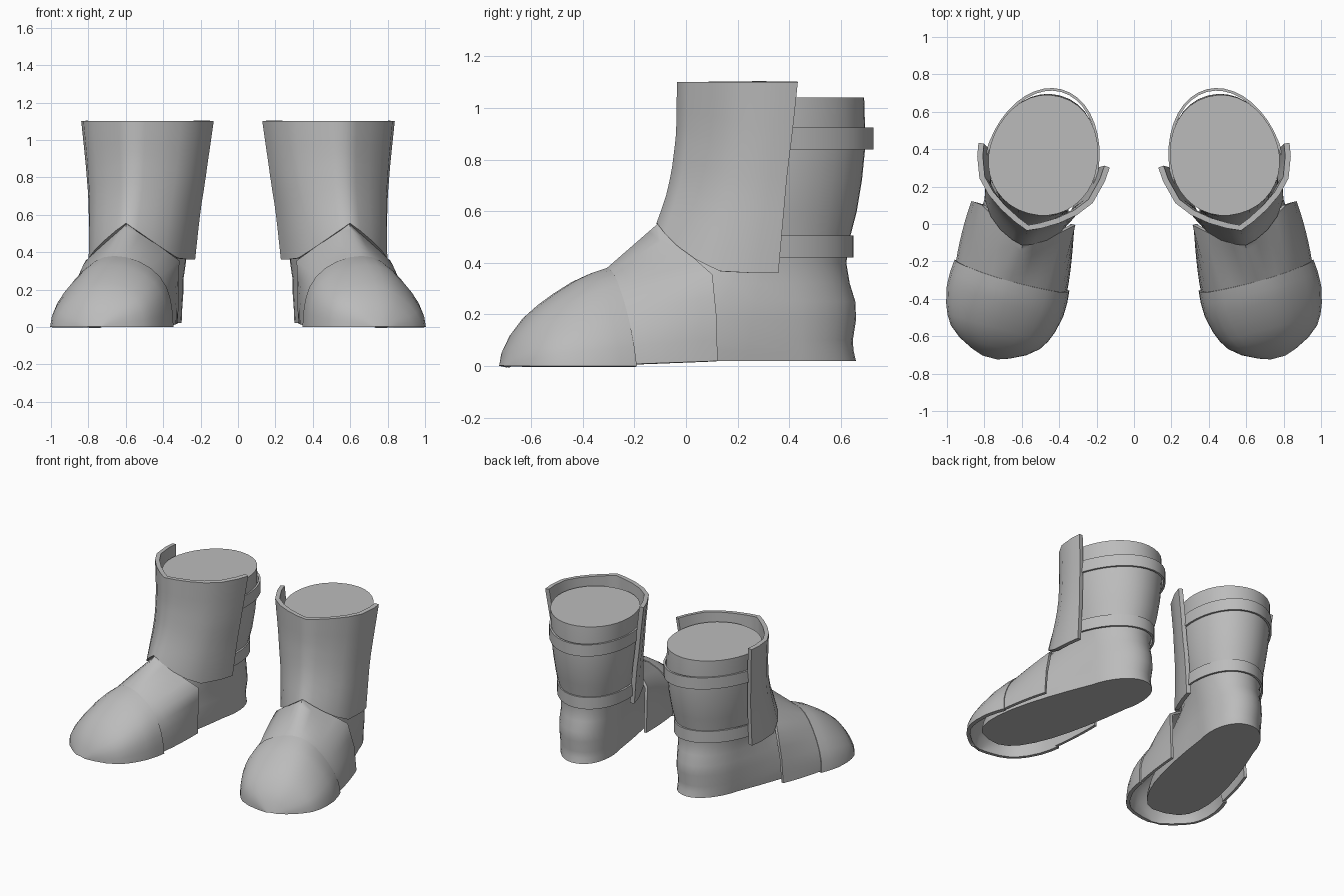
import bpy, bmesh
from math import sin, cos, pi, radians
from mathutils import Vector

if "Cube" in bpy.data.objects:
    bpy.data.objects.remove(bpy.data.objects["Cube"])

grey = bpy.data.materials.new("plain_grey")
grey.use_nodes = True
grey.diffuse_color = (0.5, 0.5, 0.5, 1)
grey.node_tree.nodes["Principled BSDF"].inputs["Base Color"].default_value = (0.5, 0.5, 0.5, 1)

TOE_OUT = radians(15)
LEG = (0.48, 0.37)


def place(lat, fwd, z, side):
    """Boot space (sideways, forward, up) to the splayed standing position."""
    x = LEG[0] + lat * cos(TOE_OUT) + fwd * sin(TOE_OUT)
    y = LEG[1] + lat * sin(TOE_OUT) - fwd * cos(TOE_OUT)
    return Vector((x * side, y, z))


def interp(table, z):
    """Piecewise linear lookup in rows sorted by their first entry."""
    if z <= table[0][0]:
        return table[0][1:]
    for a, b in zip(table, table[1:]):
        if z <= b[0]:
            t = (z - a[0]) / (b[0] - a[0])
            return [p + (q - p) * t for p, q in zip(a[1:], b[1:])]
    return table[-1][1:]


def loft(name, rows, side, closed=False, thickness=0, angle=50):
    """Skin rows of points; closed rows are capped, open ones get thickness."""
    bm = bmesh.new()
    grid = [[bm.verts.new(place(*p, side)) for p in row] for row in rows]
    n = len(grid[0])
    for a, b in zip(grid, grid[1:]):
        for i in range(n if closed else n - 1):
            j = (i + 1) % n
            bm.faces.new((a[i], a[j], b[j], b[i]))
    if closed:
        bm.faces.new(grid[0])
        bm.faces.new(grid[-1])
    bmesh.ops.recalc_face_normals(bm, faces=bm.faces)
    bm.normal_update()
    mid = sum((v.co for v in bm.verts), Vector()) / len(bm.verts)
    if sum(f.normal.dot(f.calc_center_median() - mid) * f.calc_area() for f in bm.faces) < 0:
        bmesh.ops.reverse_faces(bm, faces=bm.faces)
    mesh = bpy.data.meshes.new(name)
    bm.to_mesh(mesh)
    bm.free()
    mesh.materials.append(grey)
    ob = bpy.data.objects.new(name, mesh)
    bpy.context.collection.objects.link(ob)
    bpy.ops.object.select_all(action='DESELECT')
    ob.select_set(True)
    bpy.context.view_layer.objects.active = ob
    if thickness:
        mod = ob.modifiers.new("thickness", 'SOLIDIFY')
        mod.thickness = thickness
        mod.offset = -1
        bpy.ops.object.modifier_apply(modifier=mod.name)
    bpy.ops.object.shade_smooth_by_angle(angle=radians(angle))


# Inner boot: height, front reach, back reach, half width, ball widening, sideways shift
BOOT = [
    (0.02, 1.00, 0.288, 0.195, 0.13, 0.02),
    (0.06, 0.99, 0.278, 0.198, 0.125, 0.02),
    (0.10, 0.965, 0.275, 0.200, 0.115, 0.02),
    (0.18, 0.89, 0.288, 0.205, 0.075, 0.02),
    (0.25, 0.80, 0.285, 0.205, 0.045, 0.02),
    (0.32, 0.70, 0.265, 0.208, 0.02, 0.01),
    (0.40, 0.54, 0.252, 0.215, 0.00, 0.005),
    (0.50, 0.41, 0.268, 0.232, 0.00, 0.00),
    (0.60, 0.37, 0.294, 0.255, 0.00, 0.00),
    (0.72, 0.34, 0.314, 0.272, 0.00, 0.00),
    (0.86, 0.33, 0.328, 0.286, 0.00, 0.00),
    (1.04, 0.325, 0.322, 0.291, 0.00, 0.00),
]


def boot_ring(z, front, back, w, ball, shift, n=36):
    ring, centre = [], 0.03
    for i in range(n):
        a = 2 * pi * i / n
        c, s = cos(a), sin(a)
        square = 0.7 if ball and s > 0 else 0.95
        lat = shift + (abs(c) ** square) * (w + ball * max(s, 0)) * (1 if c > 0 else -1)
        fwd = centre + s * (front - centre if s > 0 else back + centre)
        ring.append((lat, fwd, z))
    return ring


# Shin guard: height, half width, forward start, forward tip, sideways shift
GUARD = [
    (0.36, 0.279, 0.09, 0.570, 0.010),
    (0.55, 0.292, 0.075, 0.500, 0.006),
    (0.65, 0.300, 0.067, 0.462, 0.003),
    (0.75, 0.312, 0.06, 0.437, 0.0),
    (0.90, 0.330, 0.045, 0.418, 0.0),
    (1.10, 0.356, 0.03, 0.415, 0.0),
]
# sideways fraction, forward fraction, bottom edge height
U_SHAPE = [(1, 0, 0.36), (0.975, 0.18, 0.36), (0.87, 0.47, 0.368),
           (0.68, 0.66, 0.412), (0.45, 0.81, 0.462), (0.2, 0.93, 0.515), (0, 1, 0.555)]
U_FULL = U_SHAPE + [(-u, f, z) for u, f, z in U_SHAPE[-2::-1]]


def guard_rows(steps=10):
    rows = []
    for k in range(steps + 1):
        row = []
        for u, f, low in U_FULL:
            z = low + (1.1 - low) * k / steps
            w, start, tip, shift = interp(GUARD, z)
            if u < 0:  # inner wing reaches further back
                start -= 0.055
            row.append((shift + u * w - 0.016 * f, start + f * (tip - start), z))
        rows.append(row)
    return rows


# Toe cap: forward position, half width, height
TOE = [
    (0.69, 0.318, 0.380), (0.75, 0.324, 0.362), (0.82, 0.322, 0.332),
    (0.90, 0.302, 0.285), (0.96, 0.278, 0.243), (1.01, 0.246, 0.200),
    (1.06, 0.185, 0.140), (1.10, 0.105, 0.075), (1.122, 0.04, 0.003),
]


def arch(fwd, w, h, n=16, base=0.0):
    """Half ellipse leaning inward, its foot trailing the crown near the seam."""
    lean = 0.035 * max(0, 1 - (fwd - 0.69) / 0.2)
    points = []
    for i in range(n + 1):
        a = pi * i / n
        lat = w * (cos(a) - 0.08 * sin(2 * a) ** 2)
        points.append((lat, fwd + lean * (sin(a) - 0.7), base + (h - base) * sin(a)))
    return points


# Instep plate: blends from the toe seam to a pointed rear edge
def instep_rows(n=16, steps=6):
    seam = arch(0.70, 0.308, 0.372, n, 0.008)
    edge = [(0, 0.312, 0.34, 0.02), (0.125, 0.297, 0.34, 0.19), (0.25, 0.253, 0.345, 0.355),
            (0.375, 0.118, 0.425, 0.455), (0.5, -0.014, 0.492, 0.552),
            (0.625, -0.142, 0.422, 0.455), (0.75, -0.258, 0.32, 0.355), (1, -0.25, 0.318, 0.02)]
    rear = [interp(edge, i / n) for i in range(n + 1)]
    rows = []
    for k in range(steps + 1):
        t = k / steps
        bulge = 1 + 0.1 * t * (1 - t)
        row = [[p + (q - p) * t for p, q in zip(a, b)] for a, b in zip(seam, rear)]
        rows.append([(lat * bulge, fwd, z) for lat, fwd, z in row])
    return rows


# Strap: open band round the back of the leg
def strap_rows(low, high, w, back, start, n=20):
    return [[(w * cos(pi * i / n), start - (back + start) * sin(pi * i / n), z)
             for i in range(n + 1)] for z in (low, high)]


for side, label in ((1, "left"), (-1, "right")):
    loft(label + "_inner_boot", [boot_ring(*r) for r in BOOT], side, closed=True)
    loft(label + "_shin_guard", guard_rows(), side, thickness=0.03, angle=75)
    loft(label + "_instep_plate", instep_rows(), side, thickness=0.02, angle=80)
    loft(label + "_toe_cap", [arch(*r) for r in TOE], side, thickness=0.025)
    loft(label + "_upper_strap", strap_rows(0.84, 0.925, 0.306, 0.362, 0.08), side, thickness=0.014)
    loft(label + "_lower_strap", strap_rows(0.42, 0.505, 0.265, 0.282, 0.11), side, thickness=0.014)
